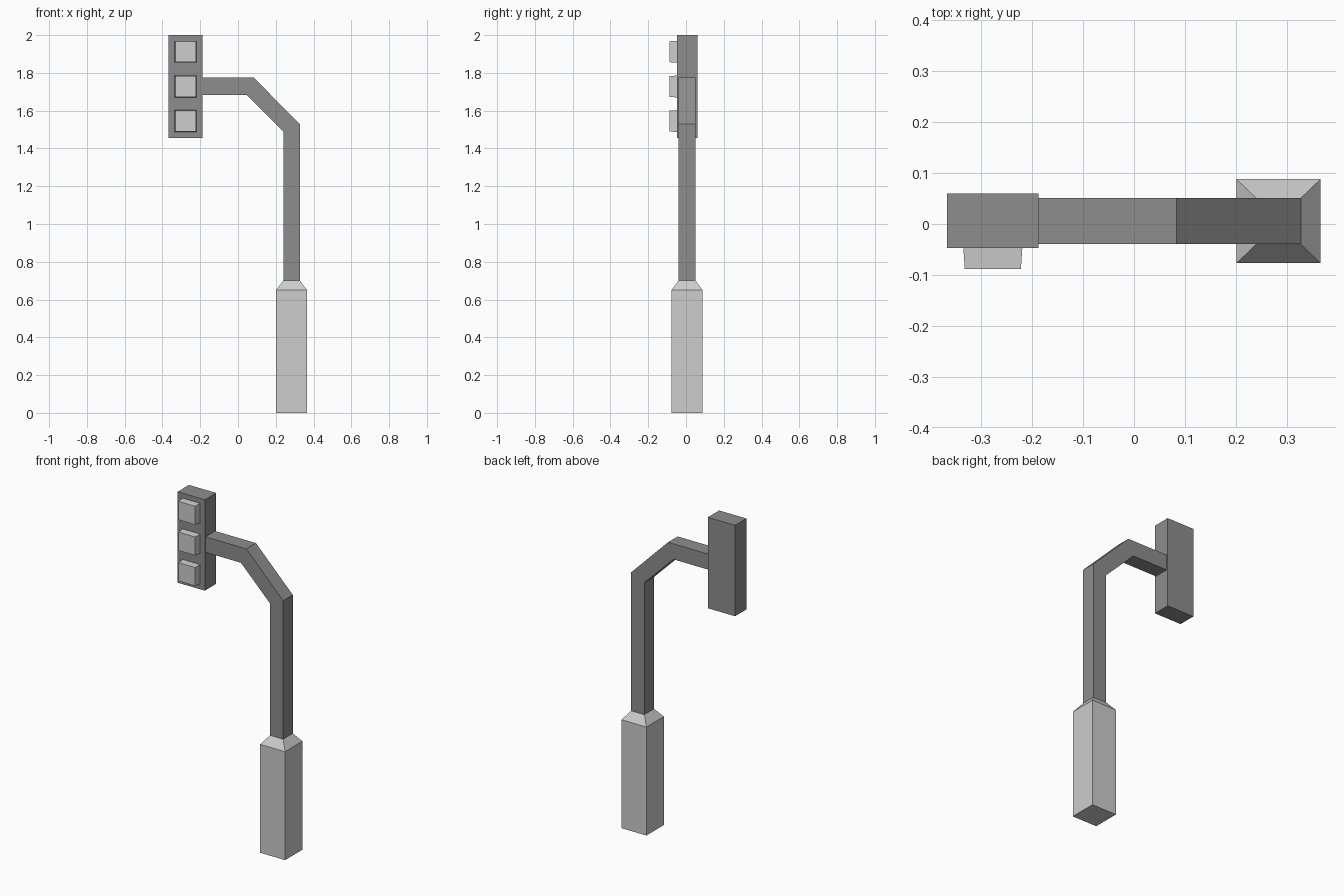
import bpy, bmesh
from mathutils import Vector

if "Cube" in bpy.data.objects:
    bpy.data.objects.remove(bpy.data.objects["Cube"])


def material(name, grey):
    m = bpy.data.materials.new(name)
    m.diffuse_color = (grey, grey, grey, 1)
    m.use_nodes = True
    m.node_tree.nodes["Principled BSDF"].inputs["Base Color"].default_value = m.diffuse_color
    return m


DARK = material("dark grey metal", 0.27)
LIGHT = material("light grey", 0.61)
YC = 0.006  # shared depth centre


def finish(name, bm, mat):
    bmesh.ops.recalc_face_normals(bm, faces=bm.faces)
    me = bpy.data.meshes.new(name)
    bm.to_mesh(me)
    bm.free()
    me.materials.append(mat)
    ob = bpy.data.objects.new(name, me)
    bpy.context.collection.objects.link(ob)
    return ob


def box_mesh(x0, x1, y0, y1, z0, z1):
    bm = bmesh.new()
    bmesh.ops.create_cube(bm, size=1)
    for v in bm.verts:
        v.co = Vector(((x0 + x1) / 2 + v.co.x * (x1 - x0),
                       (y0 + y1) / 2 + v.co.y * (y1 - y0),
                       (z0 + z1) / 2 + v.co.z * (z1 - z0)))
    return bm


# Base block with a sloped shoulder narrowing to the pole
bm = box_mesh(0.201, 0.366, -0.077, 0.088, 0, 0.65)
top = max(bm.faces, key=lambda f: f.calc_center_median().z)
new = bmesh.ops.extrude_discrete_faces(bm, faces=[top])["faces"][0]
c = new.calc_center_median()
for v in new.verts:
    v.co = Vector((c.x + (v.co.x - c.x) * 0.53,
                   c.y + (v.co.y - c.y) * 0.55, 0.70))
finish("base", bm, LIGHT)

# Bent pole and arm: side profile extruded in depth
profile = [(0.24, 0.69), (0.327, 0.69), (0.327, 1.53), (0.083, 1.775),
           (-0.20, 1.775), (-0.20, 1.682), (0.047, 1.682), (0.24, 1.49)]
bm = bmesh.new()
face = bm.faces.new([bm.verts.new((x, YC - 0.0455, z)) for x, z in profile])
ext = bmesh.ops.extrude_face_region(bm, geom=[face])["geom"]
bmesh.ops.translate(bm, vec=(0, 0.091, 0),
                    verts=[g for g in ext if isinstance(g, bmesh.types.BMVert)])
finish("pole_and_arm", bm, DARK)

# Signal housing
finish("signal_housing", box_mesh(-0.367, -0.187, -0.047, 0.06, 1.455, 2.0), DARK)

# Three square lamps, slightly tapered toward the front
for i, z in enumerate((1.545, 1.728, 1.912)):
    bm = box_mesh(-0.335, -0.219, -0.088, -0.045, z - 0.058, z + 0.058)
    for v in bm.verts:
        if v.co.y < -0.06:
            v.co.x = -0.277 + (v.co.x + 0.277) * 0.95
            v.co.z = z + (v.co.z - z) * 0.95
    finish(f"lamp_{i + 1}", bm, LIGHT)
